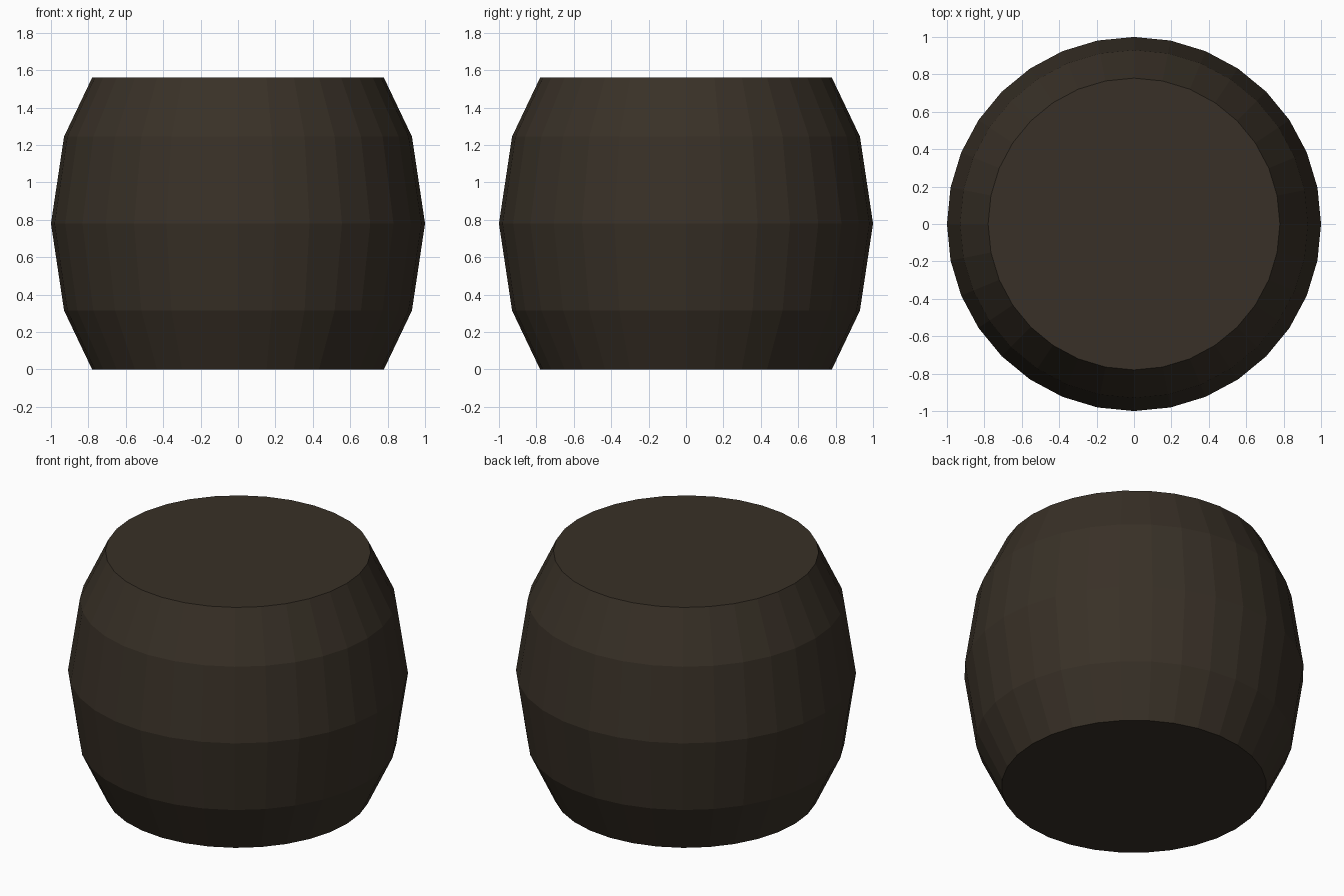
import bpy, bmesh, math

if "Cube" in bpy.data.objects:
    bpy.data.objects.remove(bpy.data.objects["Cube"])

SIDES = 32
# barrel profile: (radius, height)
PROFILE = [(0.78, 0.0), (0.93, 0.315), (1.0, 0.78), (0.93, 1.245), (0.78, 1.56)]

wood = bpy.data.materials.new("dark brown wood")
wood.diffuse_color = (0.04, 0.03, 0.02, 1.0)
wood.use_nodes = True
wood.node_tree.nodes["Principled BSDF"].inputs["Base Color"].default_value = wood.diffuse_color

bm = bmesh.new()

# stacked rings of the bulging wall
rings = []
for r, z in PROFILE:
    rings.append([bm.verts.new((r * math.cos(2 * math.pi * i / SIDES),
                                r * math.sin(2 * math.pi * i / SIDES), z))
                  for i in range(SIDES)])
for low, high in zip(rings, rings[1:]):
    for i in range(SIDES):
        j = (i + 1) % SIDES
        bm.faces.new((low[i], low[j], high[j], high[i]))

# flat bottom and lid
bm.faces.new(rings[0][::-1])
bm.faces.new(rings[-1])

mesh = bpy.data.meshes.new("barrel")
bm.to_mesh(mesh)
bm.free()
mesh.materials.append(wood)
barrel = bpy.data.objects.new("barrel", mesh)
bpy.context.collection.objects.link(barrel)
